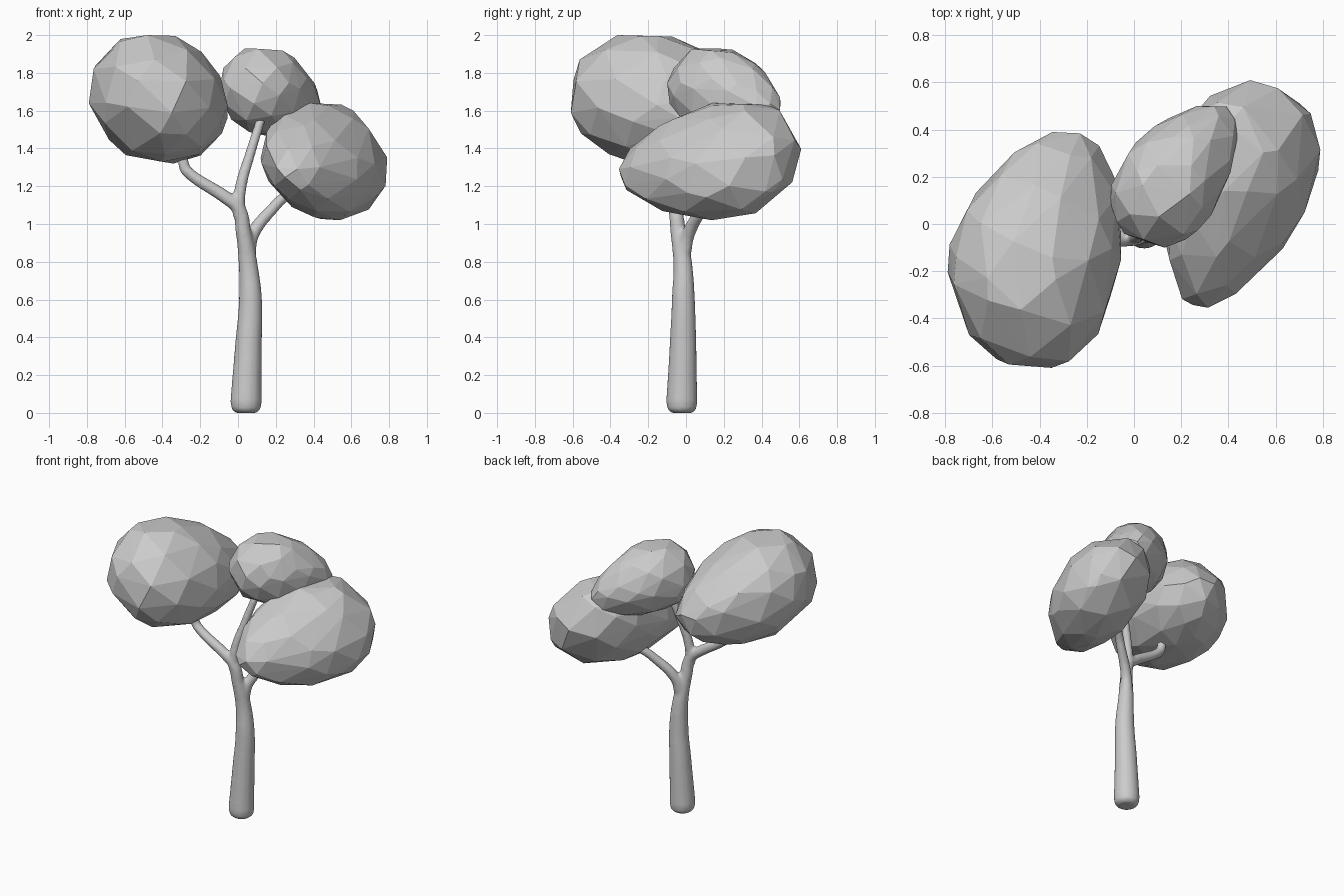
import bpy, bmesh, math, random
from mathutils import Vector, Matrix

if "Cube" in bpy.data.objects:
    bpy.data.objects.remove(bpy.data.objects["Cube"])

random.seed(4)


# Trunk and branches: tapered tubes, fused into one smooth skin
limbs = [
    # trunk rising into the left branch, with an upturned tip
    [(0.043, -0.022, 0.0, 0.055), (0.043, -0.022, 0.018, 0.077), (0.043, -0.022, 0.06, 0.084),
     (0.055, -0.016, 0.35, 0.072), (0.066, -0.014, 0.6, 0.062), (0.052, -0.018, 0.8, 0.05),
     (0.03, -0.04, 0.95, 0.042), (-0.002, -0.056, 1.09, 0.038), (-0.05, -0.062, 1.13, 0.036),
     (-0.26, -0.07, 1.27, 0.031), (-0.283, -0.07, 1.3, 0.03), (-0.283, -0.07, 1.46, 0.028)],
    # middle branch
    [(0.005, -0.055, 1.04, 0.034), (0.01, -0.05, 1.17, 0.032), (0.067, -0.015, 1.38, 0.027),
     (0.122, 0.02, 1.555, 0.025)],
    # right branch
    [(0.052, -0.015, 0.84, 0.042), (0.075, 0.01, 0.94, 0.036), (0.2, 0.1, 1.1, 0.03),
     (0.29, 0.17, 1.2, 0.028), (0.31, 0.18, 1.3, 0.026)],
]
curve = bpy.data.curves.new("trunk", "CURVE")
curve.dimensions = "3D"
curve.bevel_depth = 1.0
curve.bevel_resolution = 5
curve.use_fill_caps = True
curve.resolution_u = 8
for limb in limbs:
    spline = curve.splines.new("BEZIER")
    spline.bezier_points.add(len(limb) - 1)
    for point, (x, y, z, r) in zip(spline.bezier_points, limb):
        point.co = (x, y, z)
        point.radius = r
        point.handle_left_type = point.handle_right_type = "AUTO"
trunk = bpy.data.objects.new("trunk", curve)
bpy.context.collection.objects.link(trunk)
bpy.context.view_layer.objects.active = trunk
trunk.select_set(True)
bpy.ops.object.convert(target="MESH")
trunk = bpy.context.view_layer.objects.active
remesh = trunk.modifiers.new("fuse", "REMESH")
remesh.mode = "VOXEL"
remesh.voxel_size = 0.01
remesh.use_smooth_shade = True
smooth = trunk.modifiers.new("soften", "SMOOTH")
smooth.factor = 0.5
smooth.iterations = 8


def leaf_clump(name, low, high, lean, thin_end, taper, count=64):
    """Faceted egg filling the box low-high; lean = xy, xz, yz slant."""
    low, high = Vector(low), Vector(high)
    xy, xz, yz = lean
    axis = Vector(thin_end).normalized()
    # Cholesky factor of the lean turns a unit ball into a leaning ellipsoid
    b = math.sqrt(1 - xy * xy)
    c = (yz - xy * xz) / b
    slant = Matrix(((1, 0, 0), (xy, b, 0), (xz, c, math.sqrt(1 - xz * xz - c * c))))
    points = []
    for i in range(count):
        z = 1 - 2 * (i + 0.5) / count
        a = i * 2.39996
        r = math.sqrt(1 - z * z)
        p = Vector((r * math.cos(a), r * math.sin(a), z))
        p += Vector([random.uniform(-0.13, 0.13) for _ in range(3)])
        p = slant @ p.normalized()
        # Narrow towards the thin end
        along = p.dot(axis)
        points.append(axis * along + (p - axis * along) * (1 - taper * along))
    # Fit to the box exactly
    mn = [min(p[k] for p in points) for k in range(3)]
    mx = [max(p[k] for p in points) for k in range(3)]
    bm = bmesh.new()
    for p in points:
        bm.verts.new([low[k] + (p[k] - mn[k]) / (mx[k] - mn[k]) * (high[k] - low[k])
                      for k in range(3)])
    hull = bmesh.ops.convex_hull(bm, input=bm.verts)
    bmesh.ops.delete(bm, geom=[v for v in bm.verts if not v.link_faces], context="VERTS")
    bmesh.ops.recalc_face_normals(bm, faces=bm.faces)
    mesh = bpy.data.meshes.new(name)
    bm.to_mesh(mesh)
    bm.free()
    obj = bpy.data.objects.new(name, mesh)
    bpy.context.collection.objects.link(obj)


# Three foliage clumps
leaf_clump("foliage_left", (-0.79, -0.61, 1.32), (-0.055, 0.39, 2.0),
           (0.17, -0.12, -0.15), (0.45, 0.9, -0.2), 0.2)
leaf_clump("foliage_top", (-0.1, -0.1, 1.46), (0.44, 0.5, 1.93),
           (0.42, -0.2, -0.22), (0.6, 0.7, -0.3), 0.2)
leaf_clump("foliage_right", (0.12, -0.355, 1.02), (0.79, 0.61, 1.64),
           (0.33, -0.13, 0.17), (-0.35, -0.93, -0.1), 0.22)
